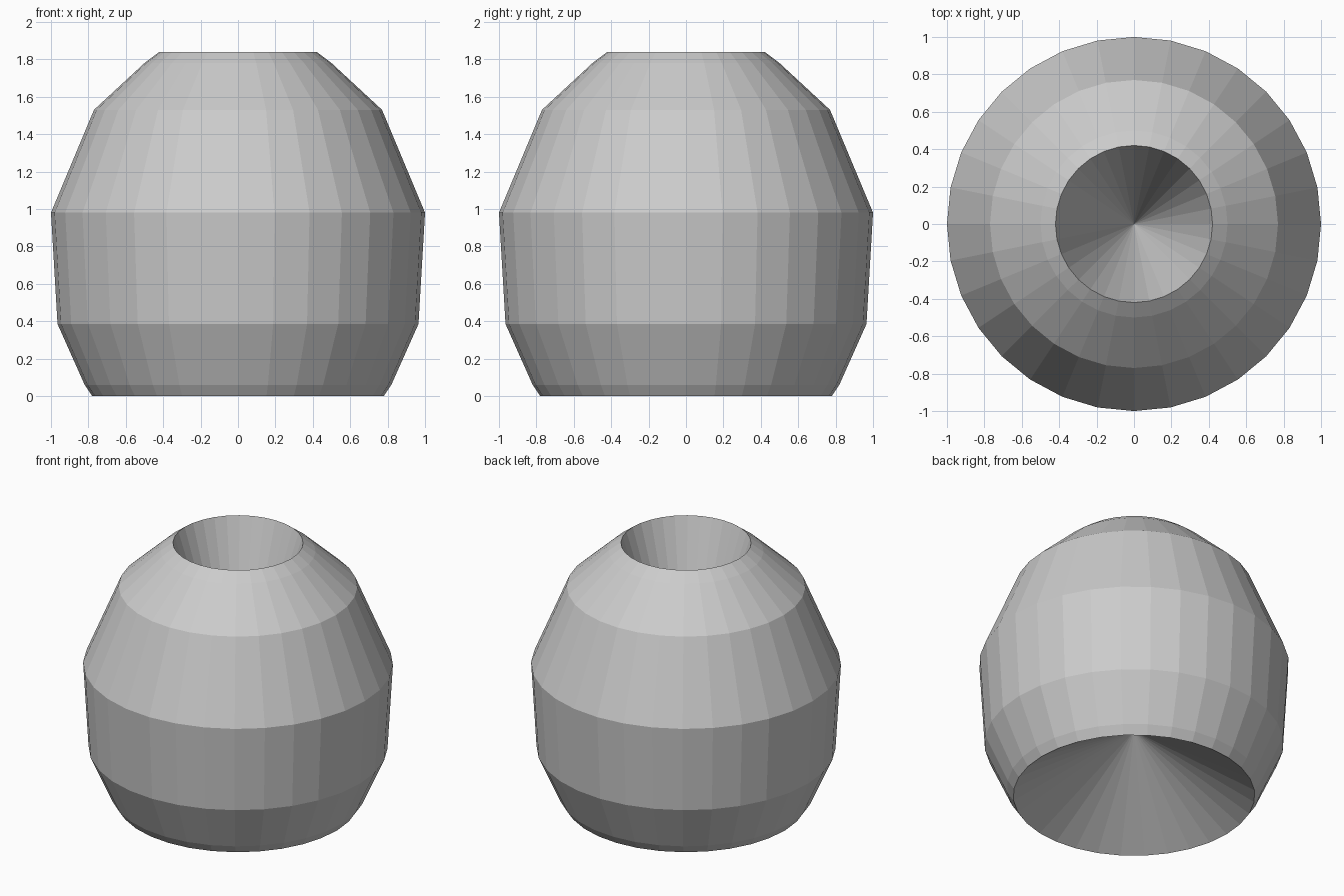
import bpy, bmesh
from math import pi, cos, sin

if "Cube" in bpy.data.objects:
    bpy.data.objects.remove(bpy.data.objects["Cube"])

SIDES = 32

# Outer profile (radius, height), bottom rim to top rim
profile = [(0.78, 0.0), (0.82, 0.06), (0.965, 0.385), (1.0, 0.98),
           (0.77, 1.53), (0.50, 1.78), (0.42, 1.84)]
# Tips of the conical hollows in the underside and in the top
BOTTOM_TIP, TOP_TIP = 0.48, 0.51

bm = bmesh.new()

# Faceted barrel wall
rings = [[bm.verts.new((r * cos(2 * pi * i / SIDES), r * sin(2 * pi * i / SIDES), z))
          for i in range(SIDES)] for r, z in profile]
for low, high in zip(rings, rings[1:]):
    for i in range(SIDES):
        j = (i + 1) % SIDES
        bm.faces.new((low[i], low[j], high[j], high[i]))

# Conical hollows at both ends
for ring, tip_z in ((rings[0], BOTTOM_TIP), (rings[-1], TOP_TIP)):
    tip = bm.verts.new((0, 0, tip_z))
    for i in range(SIDES):
        bm.faces.new((ring[i], ring[(i + 1) % SIDES], tip))

bmesh.ops.recalc_face_normals(bm, faces=bm.faces[:])
mesh = bpy.data.meshes.new("hollowed_barrel")
bm.to_mesh(mesh)
bm.free()
bpy.context.collection.objects.link(bpy.data.objects.new("hollowed_barrel", mesh))
